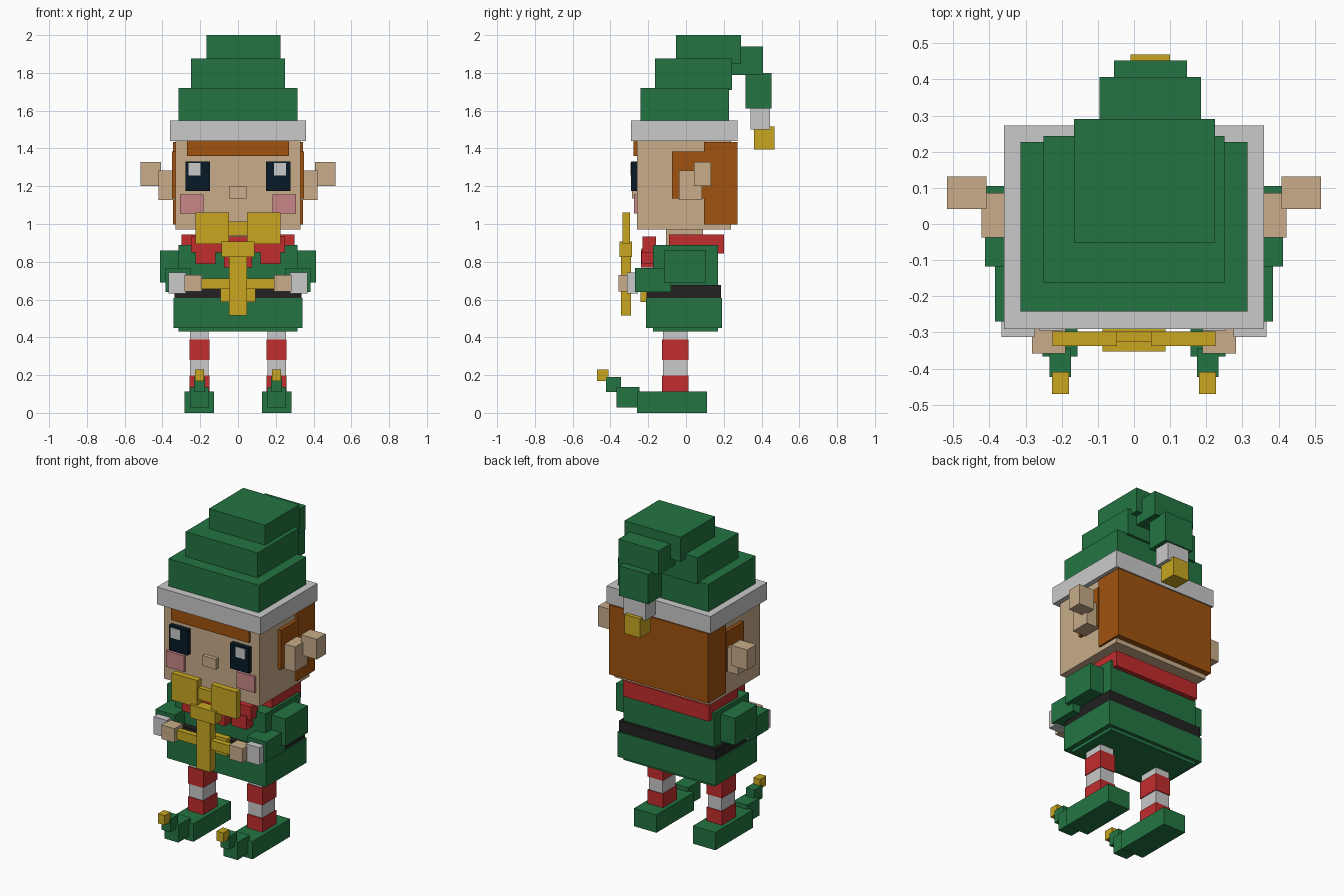
import bpy
import bmesh

if "Cube" in bpy.data.objects:
    bpy.data.objects.remove(bpy.data.objects["Cube"], do_unlink=True)

COLOURS = {
    "green": (0.017, 0.175, 0.054),
    "red": (0.54, 0.026, 0.026),
    "gold": (0.578, 0.384, 0.0145),
    "skin": (0.578, 0.413, 0.25),
    "hair_brown": (0.352, 0.084, 0.0045),
    "off_white": (0.59, 0.59, 0.59),
    "navy": (0.0022, 0.0103, 0.0195),
    "black": (0.017, 0.0155, 0.0155),
    "pink": (0.578, 0.235, 0.245),
}


def make_material(name, rgb):
    mat = bpy.data.materials.new(name)
    mat.use_nodes = True
    colour = (*rgb, 1.0)
    mat.diffuse_color = colour
    bsdf = next(n for n in mat.node_tree.nodes if n.type == 'BSDF_PRINCIPLED')
    bsdf.inputs["Base Color"].default_value = colour
    bsdf.inputs["Roughness"].default_value = 0.9
    return mat


MATS = {name: make_material(name, rgb) for name, rgb in COLOURS.items()}


def box(name, colour, x, y, z):
    """Axis-aligned block from (min, max) ranges."""
    bm = bmesh.new()
    bmesh.ops.create_cube(bm, size=1.0)
    for v in bm.verts:
        for i, (lo, hi) in enumerate((x, y, z)):
            v.co[i] = (lo + hi) / 2 + v.co[i] * (hi - lo)
    mesh = bpy.data.meshes.new(name)
    bm.to_mesh(mesh)
    bm.free()
    mesh.materials.append(MATS[colour])
    obj = bpy.data.objects.new(name, mesh)
    bpy.context.collection.objects.link(obj)
    return obj


def wide(name, colour, half, y, z):
    """Block centred on x = 0."""
    return box(name, colour, (-half, half), y, z)


def pair(name, colour, x, y, z):
    """Matching blocks on the left (+x) and right (-x)."""
    box("left_" + name, colour, x, y, z)
    box("right_" + name, colour, (-x[1], -x[0]), y, z)


# Hat: brim, stepped crown and drooping tail
wide("hat_brim", "off_white", 0.36, (-0.29, 0.273), (1.44, 1.548))
wide("hat_lower_tier", "green", 0.314, (-0.242, 0.227), (1.54, 1.72))
wide("hat_middle_tier", "green", 0.25, (-0.163, 0.243), (1.71, 1.876))
box("hat_top_tier", "green", (-0.166, 0.224), (-0.052, 0.29), (1.847, 2.0))
box("hat_tail_bend", "green", (-0.095, 0.185), (0.235, 0.407), (1.79, 1.94))
box("hat_tail_drop", "green", (-0.055, 0.147), (0.314, 0.453), (1.612, 1.80))
box("hat_tail_cuff", "off_white", (-0.03, 0.122), (0.342, 0.445), (1.50, 1.615))
box("hat_bell", "gold", (-0.01, 0.10), (0.36, 0.469), (1.395, 1.515))

# Head and hair
wide("head", "skin", 0.33, (-0.26, 0.237), (0.97, 1.445))
wide("neck", "skin", 0.14, (-0.105, 0.09), (0.85, 0.975))
wide("hair_back", "hair_brown", 0.343, (0.095, 0.272), (0.998, 1.435))
wide("hair_fringe", "hair_brown", 0.27, (-0.277, -0.25), (1.36, 1.443))
pair("sideburn", "hair_brown", (0.32, 0.35), (-0.073, 0.10), (1.135, 1.383))

# Ears
pair("inner_ear", "skin", (0.32, 0.422), (-0.038, 0.086), (1.128, 1.284))
pair("ear_tip", "skin", (0.408, 0.517), (0.042, 0.132), (1.2, 1.327))

# Face
pair("eye", "navy", (0.148, 0.277), (-0.29, -0.255), (1.174, 1.332))
box("left_eye_shine", "off_white", (0.19, 0.255), (-0.294, -0.285), (1.258, 1.322))
box("right_eye_shine", "off_white", (-0.262, -0.198), (-0.294, -0.285), (1.258, 1.322))
pair("cheek", "pink", (0.182, 0.308), (-0.275, -0.255), (1.056, 1.157))
wide("nose", "skin", 0.046, (-0.285, -0.25), (1.136, 1.2))

# Collar: back band, front band and hanging points
wide("collar_back", "red", 0.298, (-0.09, 0.2), (0.845, 0.944))
wide("collar_front", "red", 0.25, (-0.23, -0.16), (0.85, 0.935))
pair("collar_point", "red", (0.12, 0.225), (-0.235, -0.16), (0.787, 0.87))
wide("collar_middle_point", "red", 0.075, (-0.237, -0.16), (0.77, 0.86))

# Tunic, belt and buckle
wide("tunic", "green", 0.314, (-0.175, 0.17), (0.43, 0.888))
wide("tunic_skirt", "green", 0.342, (-0.213, 0.19), (0.45, 0.608))
wide("belt", "black", 0.335, (-0.21, 0.185), (0.605, 0.677))
wide("belt_buckle", "gold", 0.093, (-0.24, -0.2), (0.587, 0.695))

# Arms, cuffs and hands
pair("upper_arm", "green", (0.27, 0.412), (-0.117, 0.105), (0.69, 0.86))
pair("forearm", "green", (0.25, 0.385), (-0.27, -0.08), (0.64, 0.766))
pair("cuff", "off_white", (0.275, 0.367), (-0.313, -0.255), (0.632, 0.742))
pair("hand", "skin", (0.19, 0.282), (-0.358, -0.275), (0.642, 0.73))

# Golden toy held in both hands
wide("toy_post", "gold", 0.048, (-0.345, -0.29), (0.515, 0.89))
wide("toy_block", "gold", 0.087, (-0.353, -0.285), (0.826, 0.907))
wide("toy_crossbar", "gold", 0.2, (-0.335, -0.3), (0.655, 0.712))
pair("toy_plate", "gold", (0.047, 0.225), (-0.337, -0.297), (0.893, 1.062))
wide("toy_bridge", "gold", 0.05, (-0.327, -0.297), (0.94, 1.014))

# Striped stockings, bottom to top
STRIPES = [("red", 0.10, 0.198), ("off_white", 0.198, 0.28),
           ("red", 0.28, 0.388), ("off_white", 0.388, 0.44)]
for n, (colour, low, high) in enumerate(STRIPES, 1):
    inset = 0.005 if colour == "off_white" else 0.0
    pair(f"stocking_band_{n}", colour, (0.152 + inset, 0.258 - inset),
         (-0.127 + inset, 0.012 - inset), (low, high))

# Curled shoes with bells
pair("shoe", "green", (0.127, 0.283), (-0.26, 0.112), (0.0, 0.112))
pair("shoe_toe", "green", (0.157, 0.253), (-0.367, -0.245), (0.028, 0.138))
pair("shoe_curl", "green", (0.174, 0.234), (-0.423, -0.345), (0.11, 0.19))
pair("shoe_bell", "gold", (0.18, 0.227), (-0.47, -0.41), (0.17, 0.23))
